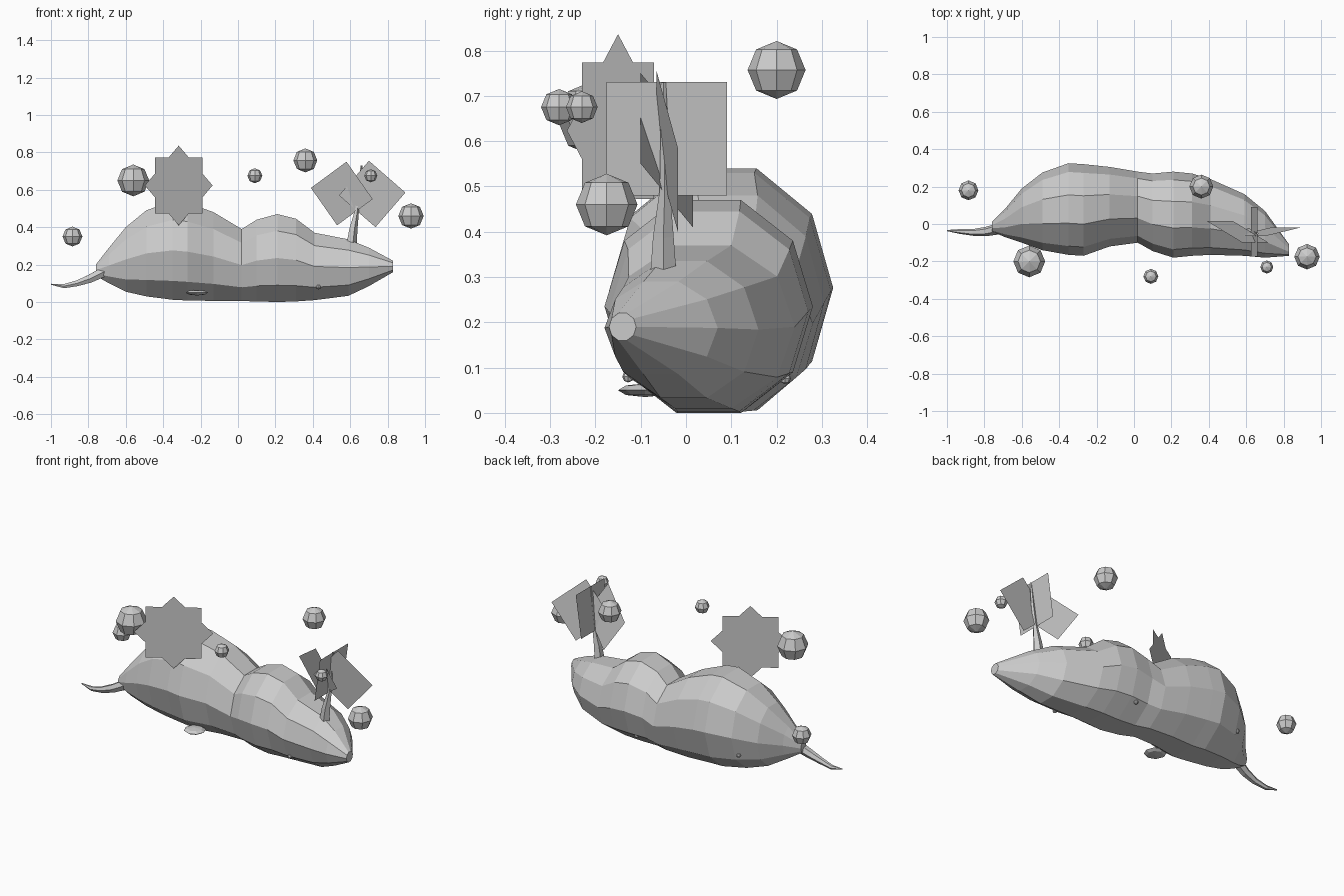
import bpy, bmesh, math
from mathutils import Vector, Matrix

cube = bpy.data.objects.get("Cube")
if cube:
    bpy.data.objects.remove(cube, do_unlink=True)

grey = bpy.data.materials.new("plain_grey")
grey.use_nodes = True
COLOUR = (0.6, 0.6, 0.6, 1)
grey.diffuse_color = COLOUR
grey.node_tree.nodes["Principled BSDF"].inputs["Base Color"].default_value = COLOUR


def finish(name, bm):
    mesh = bpy.data.meshes.new(name)
    bm.normal_update()
    bm.to_mesh(mesh)
    bm.free()
    mesh.materials.append(grey)
    obj = bpy.data.objects.new(name, mesh)
    bpy.context.collection.objects.link(obj)
    return obj


def loft(name, rings):
    """Skin a list of equal rings and cap both ends."""
    bm = bmesh.new()
    loops = [[bm.verts.new(p) for p in ring] for ring in rings]
    n = len(loops[0])
    for a, b in zip(loops, loops[1:]):
        for i in range(n):
            j = (i + 1) % n
            bm.faces.new((a[i], a[j], b[j], b[i]))
    bm.faces.new(loops[0])
    bm.faces.new(loops[-1])
    bmesh.ops.recalc_face_normals(bm, faces=bm.faces)
    return finish(name, bm)


def tube(name, path, sides):
    """Tapered tube through (centre, radius) points."""
    pts = [Vector(p) for p, r in path]
    rings = []
    for k, (p, r) in enumerate(path):
        t = pts[min(k + 1, len(pts) - 1)] - pts[max(k - 1, 0)]
        u = t.cross(Vector((0, 1, 0))).normalized()
        v = t.cross(u).normalized()
        angles = [math.tau * (i + 0.5) / sides for i in range(sides)]
        rings.append([pts[k] + r * (u * math.cos(a) + v * math.sin(a)) for a in angles])
    return loft(name, rings)


def ball(name, centre, radius, stretch=(1, 1, 1)):
    bm = bmesh.new()
    bmesh.ops.create_uvsphere(bm, u_segments=8, v_segments=4, radius=radius)
    bmesh.ops.transform(bm, verts=bm.verts,
                        matrix=Matrix.Translation(centre) @ Matrix.Diagonal((*stretch, 1)))
    return finish(name, bm)


def plate(name, corners):
    bm = bmesh.new()
    bm.faces.new([bm.verts.new(c) for c in corners])
    return finish(name, bm)


# Lumpy tuber body: x, y low, y high, z low, z high
sections = [
    (-0.76, -0.04, 0.01, 0.14, 0.20),
    (-0.69, -0.07, 0.08, 0.10, 0.29),
    (-0.60, -0.10, 0.19, 0.055, 0.40),
    (-0.49, -0.14, 0.275, 0.03, 0.49),
    (-0.35, -0.165, 0.325, 0.012, 0.54),
    (-0.27, -0.17, 0.32, 0.008, 0.53),
    (-0.13, -0.12, 0.305, 0.006, 0.48),
    (0.02, -0.10, 0.28, 0.005, 0.39),
    (0.10, -0.145, 0.27, 0.003, 0.44),
    (0.21, -0.18, 0.28, 0, 0.47),
    (0.31, -0.17, 0.27, 0.003, 0.445),
    (0.41, -0.165, 0.24, 0.01, 0.37),
    (0.59, -0.17, 0.16, 0.033, 0.335),
    (0.70, -0.18, 0.07, 0.085, 0.29),
    (0.83, -0.17, -0.11, 0.16, 0.22),
]
SIDES = 10
rings = []
for x, y0, y1, z0, z1 in sections:
    ry, rz = (y1 - y0) / 2, (z1 - z0) / 2 / math.cos(math.pi / SIDES)
    rings.append([(x, (y0 + y1) / 2 + ry * math.cos(math.tau * i / SIDES),
                   (z0 + z1) / 2 + rz * math.sin(math.tau * i / SIDES)) for i in range(SIDES)])
body = loft("tuber_body", rings)

# Root tail and sprout stem
tube("root_tail", [((-0.72, -0.025, 0.16), 0.03), ((-0.79, -0.04, 0.125), 0.025),
                   ((-0.86, -0.045, 0.1), 0.018), ((-0.93, -0.04, 0.085), 0.013),
                   ((-1.0, -0.035, 0.095), 0.003)], 6)
tube("sprout_stem", [((0.605, -0.05, 0.31), 0.03), ((0.615, -0.05, 0.39), 0.024),
                     ((0.635, -0.047, 0.49), 0.012), ((0.65, -0.047, 0.6), 0.01),
                     ((0.66, -0.05, 0.73), 0.006)], 5)

# Square leaves on the sprout
plate("leaf_right", [(0.39, 0.015, 0.61), (0.58, -0.1, 0.75),
                     (0.72, -0.1, 0.55), (0.53, 0.015, 0.41)])
plate("leaf_left", [(0.70, -0.065, 0.755), (0.895, -0.018, 0.585),
                    (0.735, -0.018, 0.4), (0.54, -0.065, 0.57)])
plate("leaf_middle", [(0.625, -0.175, 0.48), (0.625, 0.09, 0.48),
                      (0.66, 0.09, 0.73), (0.66, -0.175, 0.73)])

# Flat eight-pointed star, turned towards the front left
outer = 0.213
inner = outer * math.cos(math.pi / 4) / math.cos(math.pi / 8)
star = []
for i in range(16):
    r, a = (inner if i % 2 else outer), math.tau * i / 16
    star.append((-0.317 + 0.85 * r * math.cos(a), -0.15 + 0.53 * r * math.cos(a),
                 0.623 + r * math.sin(a)))
plate("star", star)

# Floating balls
for i, (x, y, z, r) in enumerate([
        (-0.56, -0.2, 0.65, 0.085), (-0.885, 0.18, 0.35, 0.053), (0.09, -0.28, 0.675, 0.04),
        (0.36, 0.2, 0.757, 0.064), (0.71, -0.23, 0.675, 0.035), (0.925, -0.175, 0.46, 0.068)]):
    ball(f"floating_ball_{i + 1}", (x, y, z), r)

# Small buds on the skin and a flat scale underneath
for i, spot in enumerate([(0.17, 0.2, 0.1), (-0.5, 0.22, 0.15), (0.43, -0.14, 0.075)]):
    hit = body.closest_point_on_mesh(spot)[1]
    ball(f"bud_{i + 1}", hit, 0.013)
ball("flat_scale", (-0.22, -0.09, 0.05), 0.06, (1, 1, 0.25))
